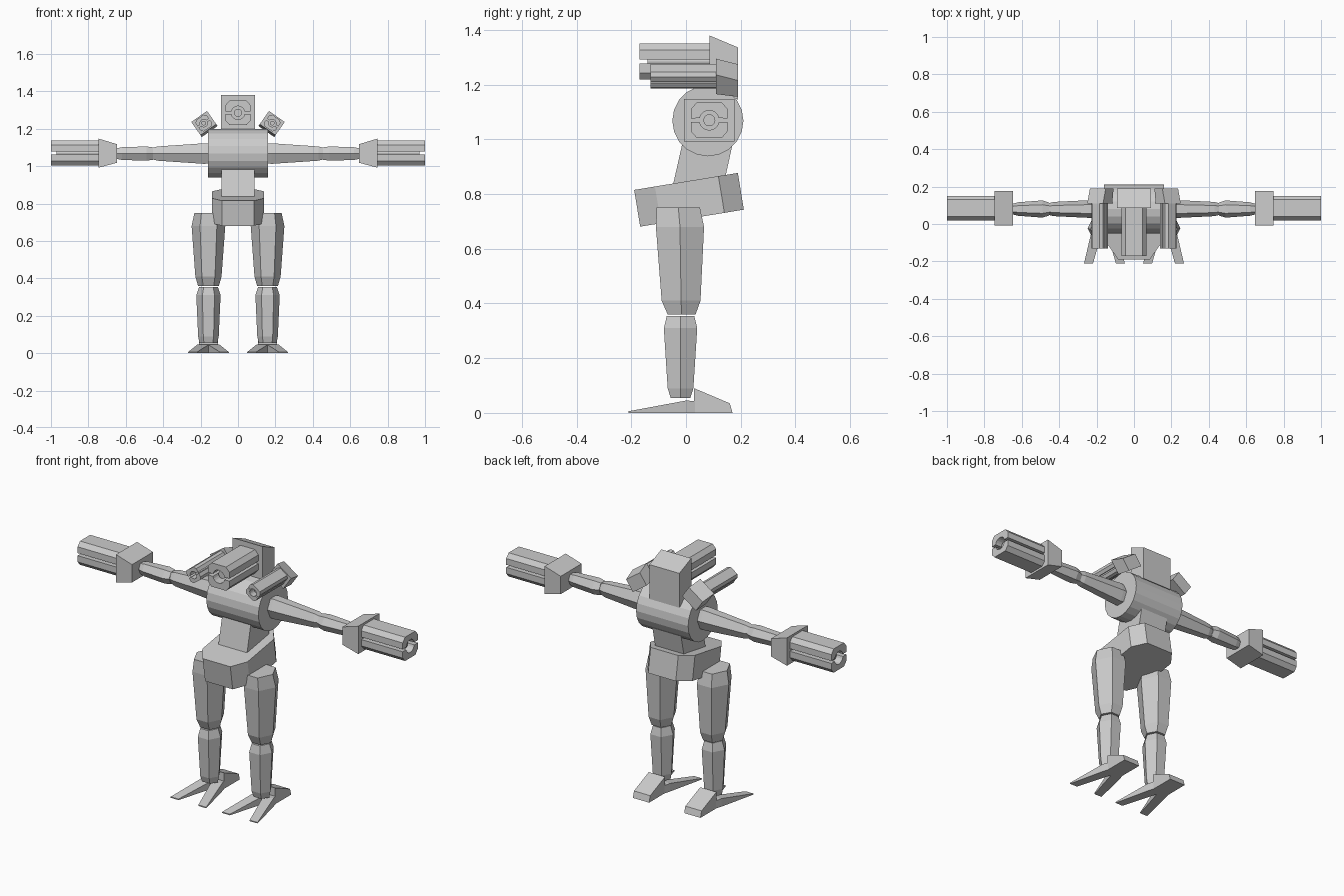
import bpy, bmesh, math
from mathutils import Matrix, Vector

if "Cube" in bpy.data.objects:
    bpy.data.objects.remove(bpy.data.objects["Cube"])


def skin(name, rings, matrix=Matrix()):
    """Join equal-sized point rings into a closed flat-shaded solid."""
    bm = bmesh.new()
    loops = [[bm.verts.new(matrix @ Vector(p)) for p in r] for r in rings]
    n = len(loops[0])
    for a, b in zip(loops, loops[1:]):
        for i in range(n):
            j = (i + 1) % n
            bm.faces.new((a[i], a[j], b[j], b[i]))
    bm.faces.new(loops[0])
    bm.faces.new(loops[-1])
    bmesh.ops.recalc_face_normals(bm, faces=bm.faces)
    mesh = bpy.data.meshes.new(name)
    bm.to_mesh(mesh)
    bm.free()
    obj = bpy.data.objects.new(name, mesh)
    bpy.context.collection.objects.link(obj)
    return obj


def circle(r, n, start=0.0):
    return [(r * math.cos(start + math.tau * i / n),
             r * math.sin(start + math.tau * i / n)) for i in range(n)]


def hexagon(cu, cv, hu, hv):
    """Hexagon with its points on the u axis."""
    shape = [(1, 0), (.5, 1), (-.5, 1), (-1, 0), (-.5, -1), (.5, -1)]
    return [(cu + hu * a, cv + hv * b) for a, b in shape]


def cannon(name, matrix, length, depth, k, mount):
    """Split cannon firing along local -y, k scales the cross-section."""
    arc = [(.036 * math.cos(t), .036 * math.sin(t))
           for t in [math.pi - .2 - i * (math.pi - .4) / 8 for i in range(9)]]
    half = [(.066, .007), (.066, .042), (.045, .066), (-.045, .066),
            (-.066, .042), (-.066, .007)] + arc
    for label, s in (("upper", 1), ("lower", -1)):
        skin(f"{name}_{label}_casing",
             [[(x * k, y, z * s * k) for x, z in half] for y in (-length, .01)],
             matrix)
    skin(name + "_barrel",
         [[(x * k, y, z * k) for x, z in circle(.022, 12)]
          for y in (-length + .03, .01)], matrix)
    w = .092 * k
    f0, f1, b0, b1 = mount
    skin(name + "_mount",
         [[(-w, y, lo), (w, y, lo), (w, y, hi), (-w, y, hi)]
          for y, lo, hi in ((0, f0, f1), (depth, b0, b1))], matrix)


# Drum torso, waist and tilted pelvis
skin("torso", [[(x, .08 + y, 1.068 + z) for y, z in circle(.13, 20)]
               for x in (-.16, .16)])
waist = [(-.01, 1.0), (-.055, .80), (.13, .80), (.172, .99)]
skin("waist", [[(x, y, z) for y, z in waist] for x in (-.088, .088)])
foot_print = [(-.085, -.192), (.085, -.192), (.138, -.115), (.138, .12),
              (.085, .192), (-.085, .192), (-.138, .12), (-.138, -.115)]
skin("pelvis", [[(x, y, z) for x, y in foot_print] for z in (-.068, .068)],
     Matrix.Translation((0, .011, .779)) @ Matrix.Rotation(math.radians(9.3), 4, 'X'))

# Head cannon
cannon("head_cannon", Matrix.Translation((0, .085, 1.285)), .255, .105, 1,
       (-.095, .095, -.14, .051))

for s, side in ((-1, "right"), (1, "left")):
    # Small shoulder cannon leaning outwards
    cannon(side + "_shoulder_cannon",
           Matrix.Translation((s * .183, .11, 1.23))
           @ Matrix.Rotation(s * math.radians(35), 4, 'Y'),
           .24, .08, .56, (-.043, .043, -.055, .018))

    # Arm segments
    arm = {"upper_arm": [(.15, .05, .052), (.18, .05, .055), (.43, .038, .038),
                         (.46, .03, .03)],
           "forearm": [(.455, .035, .033), (.49, .046, .038), (.62, .036, .034),
                       (.65, .028, .028)]}
    for part, rows in arm.items():
        skin(f"{side}_{part}", [[(s * x, y, z) for y, z in hexagon(.08, 1.067, a, b)]
                                for x, a, b in rows])

    # Arm cannon
    cannon(side + "_arm_cannon",
           Matrix.Translation((s * .745, .085, 1.07))
           @ Matrix.Rotation(s * math.pi / 2, 4, 'Z'),
           .255, .098, 1, (-.078, .077, -.052, .047))

    # Leg segments: height, half width, centre y, half depth
    leg = {"thigh": [(.75, .075, -.028, .079), (.68, .09, -.022, .088),
                     (.41, .07, -.018, .071), (.36, .056, -.016, .051)],
           "shin": [(.355, .05, -.02, .05), (.31, .065, -.02, .061),
                    (.09, .055, -.02, .047), (.055, .048, -.02, .036)]}
    for part, rows in leg.items():
        skin(f"{side}_{part}", [[(x, y, z) for x, y in hexagon(s * .158, c, a, b)]
                                for z, a, c, b in rows])

    # Foot: wedge heel and two splayed toes
    heel = [(.03, 0), (.17, 0), (.16, .035), (.03, .09)]
    skin(side + "_heel", [[(s * .158 + x, y, z) for y, z in heel]
                          for x in (-.05, .05)])
    for t, label in ((-1, "inner"), (1, "outer")):
        rows = [(.04, .018, .03, .043), (0, .03, .03, .045), (-.21, .085, .024, .006)]
        skin(f"{side}_{label}_toe",
             [[(s * (.158 + t * c) - w, y, 0), (s * (.158 + t * c) + w, y, 0),
               (s * (.158 + t * c) + w, y, h), (s * (.158 + t * c) - w, y, h)]
              for y, c, w, h in rows])
